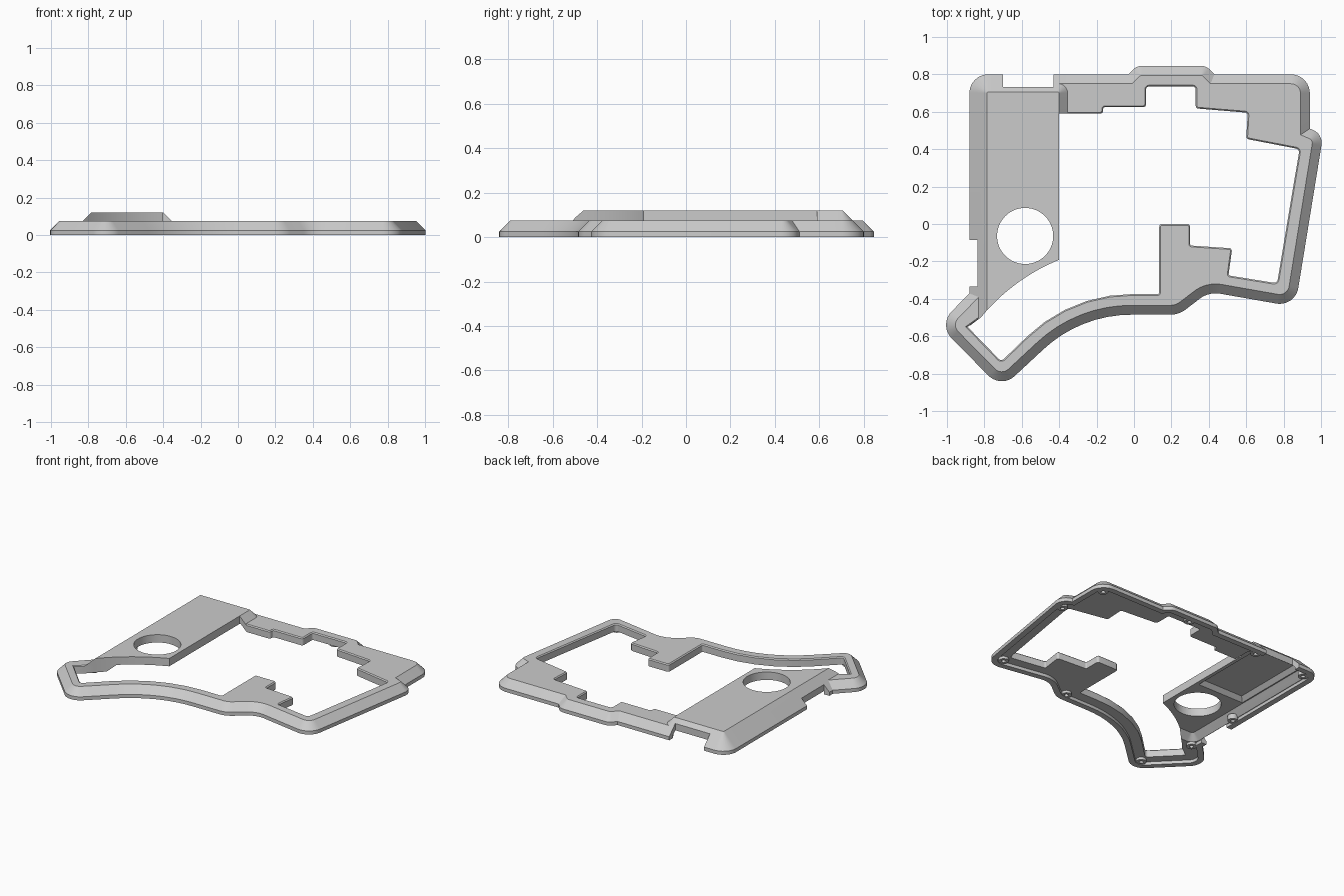
import bpy, bmesh, math
from mathutils import Vector

cube = bpy.data.objects.get("Cube")
if cube:
    bpy.data.objects.remove(cube, do_unlink=True)

grey = bpy.data.materials.new("light grey plastic")
grey.use_nodes = True
grey.diffuse_color = (0.6, 0.6, 0.6, 1)
grey.node_tree.nodes["Principled BSDF"].inputs["Base Color"].default_value = grey.diffuse_color


def rounded(corners, steps=8):
    """Polygon whose corners (x, y, radius) are turned into arcs."""
    out = []
    for i, (x, y, r) in enumerate(corners):
        p = Vector((x, y))
        if not r:
            out.append(p)
            continue
        a = (Vector(corners[i - 1][:2]) - p).normalized()
        b = (Vector(corners[(i + 1) % len(corners)][:2]) - p).normalized()
        half = a.angle(b) / 2
        centre = p + (a + b).normalized() * (r / math.sin(half))
        start = p + a * (r / math.tan(half)) - centre
        end = p + b * (r / math.tan(half)) - centre
        for k in range(steps + 1):
            t = k / steps
            out.append(centre + (start * (1 - t) + end * t).normalized() * r)
    return out


def inset(points, d):
    """Move every side of a counter-clockwise polygon inward by d."""
    out = []
    for i, p in enumerate(points):
        e1 = (p - points[i - 1]).normalized()
        e2 = (points[(i + 1) % len(points)] - p).normalized()
        n1, n2 = Vector((-e1.y, e1.x)), Vector((-e2.y, e2.x))
        out.append(p + (n1 + n2) * (d / (1 + n1.dot(n2))))
    return out


def loft(name, points, levels):
    """Solid through (height, inset) levels of one outline."""
    bm = bmesh.new()
    rings = [[bm.verts.new((p.x, p.y, z)) for p in inset(points, d)] for z, d in levels]
    n = len(points)
    for low, high in zip(rings, rings[1:]):
        for i in range(n):
            j = (i + 1) % n
            bm.faces.new((low[i], low[j], high[j], high[i]))
    bm.faces.new(rings[0][::-1])
    bm.faces.new(rings[-1])
    mesh = bpy.data.meshes.new(name)
    bm.to_mesh(mesh)
    bm.free()
    obj = bpy.data.objects.new(name, mesh)
    bpy.context.collection.objects.link(obj)
    mesh.materials.append(grey)
    return obj


def rect(x0, y0, x1, y1, r=0):
    return rounded([(x0, y0, r), (x1, y0, r), (x1, y1, r), (x0, y1, r)])


def circle(x, y, r, n):
    return [Vector((x + r * math.cos(2 * math.pi * k / n), y + r * math.sin(2 * math.pi * k / n)))
            for k in range(n)]


def boolean(target, tool, operation="DIFFERENCE"):
    mod = target.modifiers.new(operation, "BOOLEAN")
    mod.operation, mod.solver, mod.object = operation, "EXACT", tool
    bpy.context.view_layer.update()
    graph = bpy.context.evaluated_depsgraph_get()
    mesh = bpy.data.meshes.new_from_object(target.evaluated_get(graph))
    target.modifiers.clear()
    target.data = mesh
    bpy.data.objects.remove(tool, do_unlink=True)


THROUGH = [(-0.1, 0), (0.3, 0)]

# Outer outline of the case, counter-clockwise from the thumb tip
outline = rounded([
    (-0.71, -0.88, 0.1), (-0.285, -0.485, 0.688), (0.24, -0.485, 0.14), (0.40, -0.362, 0.14),
    (0.862, -0.443, 0.1), (1.012, 0.48, 0.075), (0.94, 0.51, 0), (0.94, 0.80, 0.1),
    (0.43, 0.80, 0), (0.385, 0.845, 0.06), (0.015, 0.845, 0.06), (-0.03, 0.80, 0),
    (-0.88, 0.80, 0.1), (-0.88, -0.37, 0), (-1.045, -0.54, 0.1)])

# Front edge of the raised deck: an arc concentric with the palm side
deck_arc = [Vector((1.06 * math.cos(a), -1.173 + 1.06 * math.sin(a)))
            for a in (math.radians(140.5 - 2.2 * k) for k in range(13))]
deck_arc = [p for p in deck_arc if p.x < -0.41] + [Vector((-0.40, -0.191))]

# Stepped key opening
opening = rounded([
    (-0.40, 0.59, 0), (-0.89, -0.55, 0), (-0.71, -0.735, 0.02), (-0.335, -0.375, 0.8),
    (0.135, -0.375, 0.01), (0.135, 0, 0.015), (0.30, 0, 0.015), (0.30, -0.115, 0.01),
    (0.525, -0.13, 0.015), (0.505, -0.275, 0.01), (0.765, -0.317, 0.02), (0.885, 0.40, 0.02),
    (0.60, 0.455, 0.015), (0.608, 0.595, 0.015), (0.33, 0.618, 0.015), (0.33, 0.735, 0.015),
    (0.065, 0.735, 0.015), (0.065, 0.625, 0.015), (-0.165, 0.625, 0.01),
    (-0.165, 0.59, 0.015)], 5)
opening = opening[:1] + deck_arc[::-1] + opening[1:]

# Bevelled rim with its hollow underside and softened opening edge
case = loft("keyboard_case_top", outline, [(0, 0), (0.025, 0), (0.075, 0.05)])
boolean(case, loft("rim_cavity", outline, [(-0.05, 0.04), (0.022, 0.04)]))
boolean(case, loft("key_opening", opening, [(-0.1, 0), (0.068, 0), (0.077, -0.009)]))

# Raised deck on the right-hand side of the case
deck = loft("raised_deck", rect(-0.8805, -0.9, -0.305, 0.8005, 0.1),
            [(0.03, 0.005), (0.12, 0.095)])
trim = [Vector((-0.95, -1.0)), Vector((-0.40, -1.0))] + deck_arc[::-1] + [Vector((-0.95, -0.6))]
boolean(deck, loft("deck_trim", trim, THROUGH))
boolean(deck, loft("deck_opening", rect(-0.40, -1.1, 0.2, 0.59), THROUGH))
boolean(case, deck, "UNION")

# Hollow under the deck, then a deeper pocket with sloping walls
boolean(case, loft("deck_cavity", rect(-0.878, -0.45, -0.305, 0.798, 0.1),
                   [(-0.05, 0.04), (0.02, 0.04), (0.065, 0.085)]))
boolean(case, loft("deck_pocket", rect(-0.80, 0.12, -0.41, 0.72), [(0.05, 0), (0.092, 0.042)]))

# Round dial hole, back port and side notch
boolean(case, loft("dial_hole", circle(-0.582, -0.064, 0.15, 64), THROUGH))
boolean(case, loft("back_port", rect(-0.70, 0.733, -0.43, 0.9), THROUGH))
boolean(case, loft("side_notch", rect(-0.95, -0.333, -0.838, -0.085), THROUGH))

# Screw bosses under the rim
screws = [(0.865, 0.725), (0.93, 0.40), (0.785, -0.355), (0.20, -0.43), (-0.71, -0.775),
          (-0.83, -0.42), (-0.82, 0.0), (-0.80, 0.72), (-0.385, 0.745), (0.20, 0.785)]
for x, y in screws:
    boolean(case, loft("boss", circle(x, y, 0.033, 20), [(0.004, 0), (0.04, 0)]), "UNION")
    boolean(case, loft("screw_hole", circle(x, y, 0.014, 12), [(-0.05, 0), (0.03, 0)]))

# Smooth shading that keeps the bevel edges crisp
bpy.ops.object.select_all(action="DESELECT")
case.select_set(True)
bpy.context.view_layer.objects.active = case
bpy.ops.object.shade_smooth_by_angle(angle=math.radians(25))
